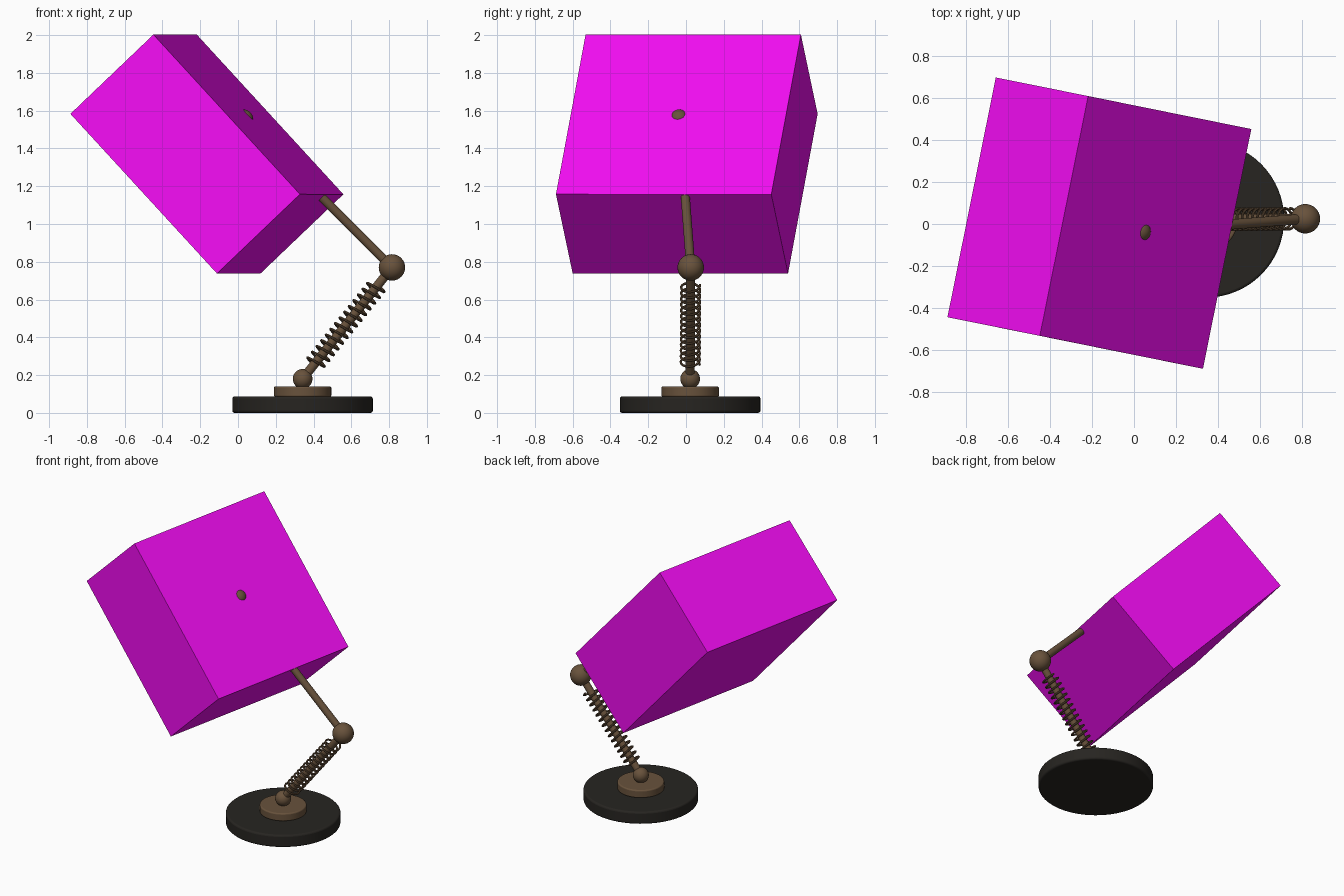
import bpy, bmesh, math
from mathutils import Vector, Matrix

if "Cube" in bpy.data.objects:
    bpy.data.objects.remove(bpy.data.objects["Cube"])


def material(name, rgb):
    m = bpy.data.materials.new(name)
    m.diffuse_color = (*rgb, 1)
    m.use_nodes = True
    m.node_tree.nodes["Principled BSDF"].inputs["Base Color"].default_value = m.diffuse_color
    return m


MAGENTA = material("magenta", (0.9, 0.004, 0.9))
BRONZE = material("bronze", (0.14, 0.085, 0.045))
BLACK = material("black", (0.02, 0.018, 0.015))


def finish(name, mat, smooth=True):
    ob = bpy.context.object
    ob.name = name
    ob.data.materials.append(mat)
    if smooth:
        bpy.ops.object.shade_smooth_by_angle(angle=math.radians(40))
    return ob


def rod(name, a, b, radius, mat, bevel=0.0):
    d = b - a
    bpy.ops.mesh.primitive_cylinder_add(
        vertices=64, radius=radius, depth=d.length, location=(a + b) / 2,
        rotation=d.to_track_quat('Z', 'Y').to_euler())
    ob = finish(name, mat)
    if bevel:
        mod = ob.modifiers.new("bevel", 'BEVEL')
        mod.width, mod.segments = bevel, 3


def ball(name, p, radius):
    bpy.ops.mesh.primitive_uv_sphere_add(segments=32, ring_count=16, radius=radius, location=p)
    finish(name, BRONZE)


foot = Vector((0.342, 0.022, 0.18))
elbow = Vector((0.815, 0.025, 0.77))
head = Vector((0.029, -0.035, 1.555))

# Base: wide dark disc and small bronze disc
at = lambda z: Vector((foot.x, foot.y, z))
rod("base", at(0), at(0.087), 0.372, BLACK, 0.012)
rod("base_plate", at(0.085), at(0.14), 0.152, BRONZE, 0.008)

# Joints and arms
ball("foot_joint", foot, 0.052)
ball("elbow_joint", elbow, 0.07)
ball("head_joint", head, 0.051)
rod("lower_arm", foot, elbow, 0.024, BRONZE)
rod("upper_arm", elbow, head, 0.024, BRONZE)

# Spring coiled around the lower arm
TURNS, STEPS = 14, 24
q = (elbow - foot).to_track_quat('Z', 'Y')
cu = bpy.data.curves.new("spring", 'CURVE')
cu.dimensions = '3D'
cu.bevel_depth, cu.bevel_resolution, cu.use_fill_caps = 0.0065, 2, True
n = TURNS * STEPS
sp = cu.splines.new('POLY')
sp.points.add(n)
for i, pt in enumerate(sp.points):
    a = math.tau * i / STEPS
    p = foot.lerp(elbow, 0.125 + 0.72 * i / n)
    p = p + q @ Vector((0.05 * math.cos(a), 0.05 * math.sin(a), 0))
    pt.co = (*p, 1)
spring = bpy.data.objects.new("spring", cu)
bpy.context.collection.objects.link(spring)
bpy.ops.object.select_all(action='DESELECT')
bpy.context.view_layer.objects.active = spring
spring.select_set(True)
bpy.ops.object.convert(target='MESH')
finish("spring", BRONZE)

# Lamp head: solid tilted box, oriented by its height and width directions
up = Vector((0.715, -0.144, 0.683)).normalized()
side = Vector((0.198, 0.980, 0.0))
side = (side - up * side.dot(up)).normalized()
down = side.cross(up)
axes = Matrix((down, side, up)).transposed()
centre = Vector((0.055, -0.04, 1.58)) - up * 0.307
bpy.ops.mesh.primitive_cube_add(size=1)
shade = finish("lamp_head", MAGENTA, smooth=False)
shade.matrix_world = (Matrix.Translation(centre) @ axes.to_4x4()
                      @ Matrix.Diagonal((1.158, 1.163, 0.614, 1)))
